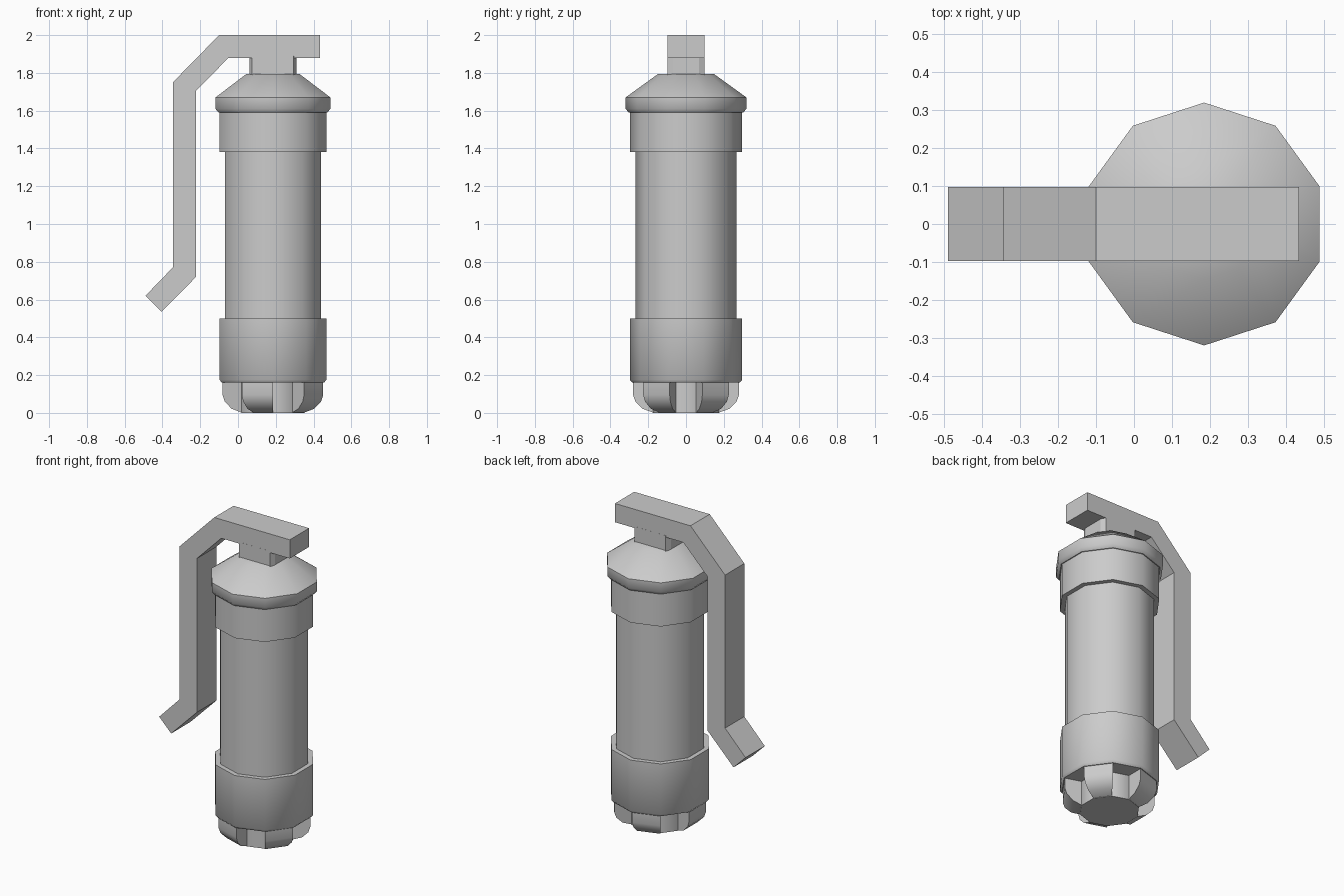
import bpy, bmesh, math

if "Cube" in bpy.data.objects:
    bpy.data.objects.remove(bpy.data.objects["Cube"])

AXIS_X = 0.185   # the body stands off-centre, beside the lever
SIDES = 10
STEP = math.tau / SIDES

# One plain grey metal
metal = bpy.data.materials.new("grey_metal")
metal.use_nodes = True
grey = (0.6, 0.6, 0.6, 1)
metal.diffuse_color = grey
metal.node_tree.nodes["Principled BSDF"].inputs["Base Color"].default_value = grey


def finish(name, bm, smooth=True):
    bmesh.ops.recalc_face_normals(bm, faces=bm.faces)
    mesh = bpy.data.meshes.new(name)
    bm.to_mesh(mesh)
    bm.free()
    mesh.materials.append(metal)
    obj = bpy.data.objects.new(name, mesh)
    bpy.context.collection.objects.link(obj)
    if smooth:
        bpy.ops.object.select_all(action='DESELECT')
        obj.select_set(True)
        bpy.context.view_layer.objects.active = obj
        bpy.ops.object.shade_smooth_by_angle(angle=math.radians(40))
    return obj


def around(radius, angle, z):
    return (AXIS_X + radius * math.cos(angle), radius * math.sin(angle), z)


def lathe(name, profile):
    """Ten-sided solid from (radius, z) points, bottom to top."""
    bm = bmesh.new()
    rings = [[bm.verts.new(around(r, (i + 0.5) * STEP, z)) for i in range(SIDES)]
             for r, z in profile]
    for low, high in zip(rings, rings[1:]):
        for i in range(SIDES):
            j = (i + 1) % SIDES
            bm.faces.new((low[i], low[j], high[j], high[i]))
    bm.faces.new(rings[0])
    bm.faces.new(rings[-1])
    return finish(name, bm)


def prism(name, outline, vector):
    """Flat outline extruded along a vector."""
    bm = bmesh.new()
    face = bm.faces.new([bm.verts.new(p) for p in outline])
    top = bmesh.ops.extrude_face_region(bm, geom=[face])["geom"]
    bmesh.ops.translate(bm, vec=vector,
                        verts=[v for v in top if isinstance(v, bmesh.types.BMVert)])
    return finish(name, bm, smooth=False)


# Stacked body parts
lathe("body_tube", [(0.267, 0.45), (0.267, 1.42)])
lathe("lower_sleeve", [(0.285, 0.16), (0.297, 0.175), (0.297, 0.5)])
lathe("upper_sleeve", [(0.297, 1.38), (0.297, 1.6)])
lathe("shoulder_cap", [(0.303, 1.59), (0.32, 1.61), (0.32, 1.67), (0.147, 1.795)])
lathe("foot_core", [(0.175, 0), (0.175, 0.17)])

# Five rounded wedges around the foot, with gaps between them
wedge = [(0.17, 0), (0.23, 0.022), (0.268, 0.06), (0.28, 0.095), (0.28, 0.165), (0.17, 0.165)]
bm = bmesh.new()
for k in range(SIDES // 2):
    start = (2 * k + 0.5) * STEP
    a, b = [[bm.verts.new(around(r, start + turn, z)) for r, z in wedge]
            for turn in (0, STEP)]
    bm.faces.new(a)
    bm.faces.new(b)
    for i in range(len(wedge)):
        j = (i + 1) % len(wedge)
        bm.faces.new((a[i], a[j], b[j], b[i]))
finish("foot_wedges", bm)

# Neck block with chamfered corners
hx, hy, c = 0.125, 0.098, 0.03
corner = [(hx, hy - c), (hx - c / 2, hy)]
quarter = corner + [(-x, y) for x, y in reversed(corner)]
octagon = quarter + [(-x, -y) for x, y in quarter]
prism("neck", [(AXIS_X + x, y, 1.78) for x, y in octagon], (0, 0, 0.11))

# Bent safety lever
lever = [(0.435, 2), (-0.1, 2), (-0.345, 1.75), (-0.345, 0.77), (-0.49, 0.62),
         (-0.405, 0.535), (-0.222, 0.72), (-0.222, 1.705), (-0.05, 1.88), (0.435, 1.88)]
prism("lever", [(x, -0.0975, z) for x, z in lever], (0, 0.195, 0))
